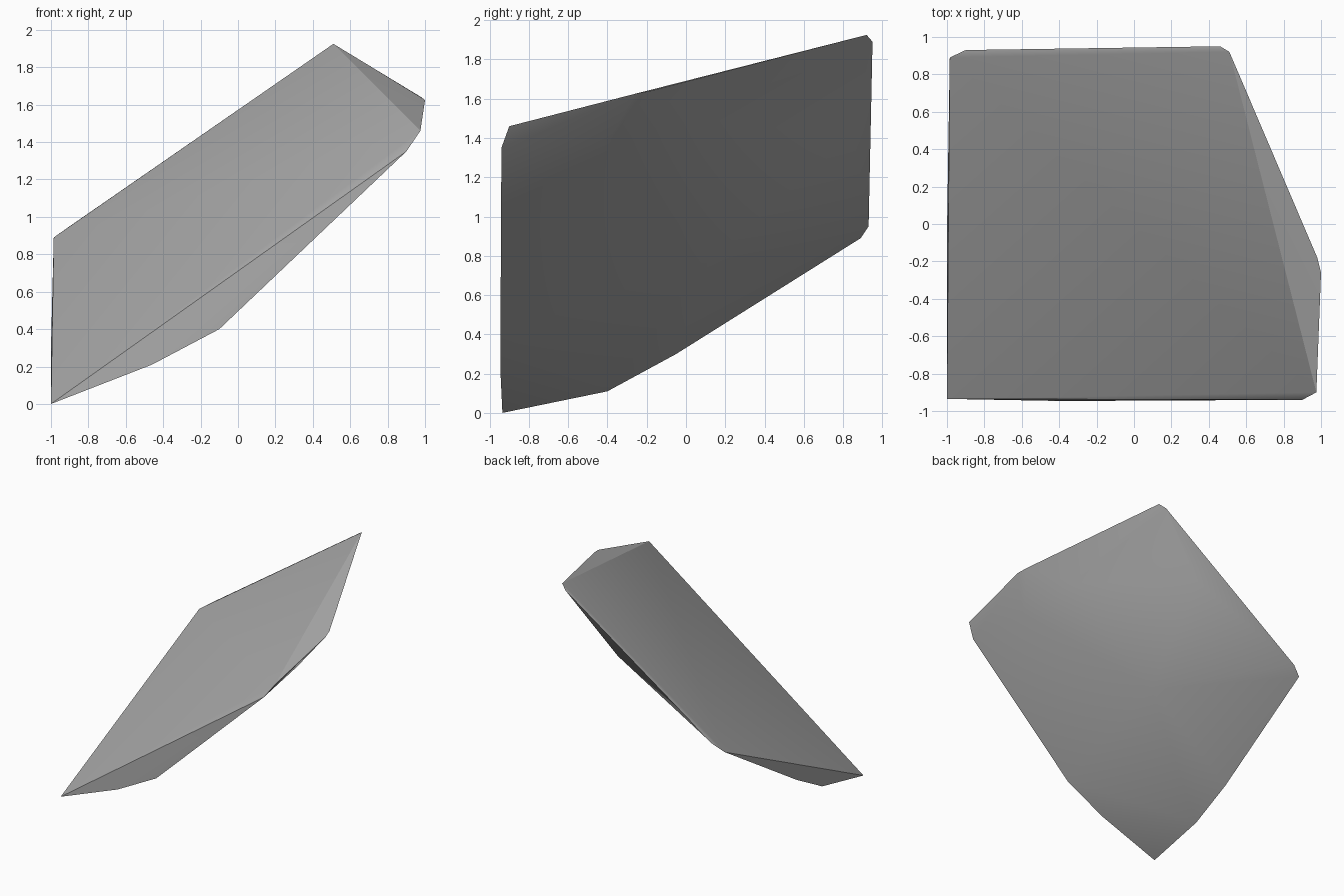
import bpy
import bmesh
import math
from mathutils import Vector

default_cube = bpy.data.objects.get("Cube")
if default_cube:
    bpy.data.objects.remove(default_cube, do_unlink=True)


def make_material(name, colour):
    material = bpy.data.materials.new(name)
    material.use_nodes = True
    material.diffuse_color = colour
    shader = next(n for n in material.node_tree.nodes if n.type == "BSDF_PRINCIPLED")
    shader.inputs["Base Color"].default_value = colour
    shader.inputs["Roughness"].default_value = 0.8
    return material


def make_hull(name, corners, material):
    """Wrap the corner points in a convex skin and smooth its gentle edges."""
    mesh = bpy.data.meshes.new(name)
    bm = bmesh.new()
    for corner in corners:
        bm.verts.new(Vector(corner))
    result = bmesh.ops.convex_hull(bm, input=bm.verts[:])
    unused = {v for v in result["geom_interior"] + result["geom_unused"]
              if isinstance(v, bmesh.types.BMVert)}
    bmesh.ops.delete(bm, geom=list(unused), context="VERTS")
    bmesh.ops.recalc_face_normals(bm, faces=bm.faces[:])
    bm.to_mesh(mesh)
    bm.free()
    mesh.materials.append(material)
    rock = bpy.data.objects.new(name, mesh)
    bpy.context.collection.objects.link(rock)
    bpy.ops.object.select_all(action="DESELECT")
    rock.select_set(True)
    bpy.context.view_layer.objects.active = rock
    bpy.ops.object.shade_smooth_by_angle(angle=math.radians(30))
    return rock


# Rim of the tilted top slab, with chipped corners
top_rim = [
    (-1, -0.935, 0),
    (-0.985, 0.89, 0.89), (-0.9, 0.93, 0.95),
    (0.46, 0.95, 1.89), (0.51, 0.92, 1.925),
    (0.98, -0.18, 1.64), (1, -0.26, 1.625),
    (0.975, -0.9, 1.46), (0.9, -0.94, 1.35),
]

# Lower edges of the front and the left-hand side
lower_edges = [
    (-0.46, -0.945, 0.21), (-0.1, -0.945, 0.4),
    (-0.99, -0.4, 0.11), (-1, -0.05, 0.3),
]

# Bulges on the underside
underside = [
    (0.04, 0.85, 1.41), (0.7, 0.07, 1.5),
    (0.825, -0.4, 1.375), (-0.08, 0.12, 0.78),
]

stone_grey = make_material("stone grey", (0.4, 0.4, 0.4, 1))
make_hull("rock_slab", top_rim + lower_edges + underside, stone_grey)
